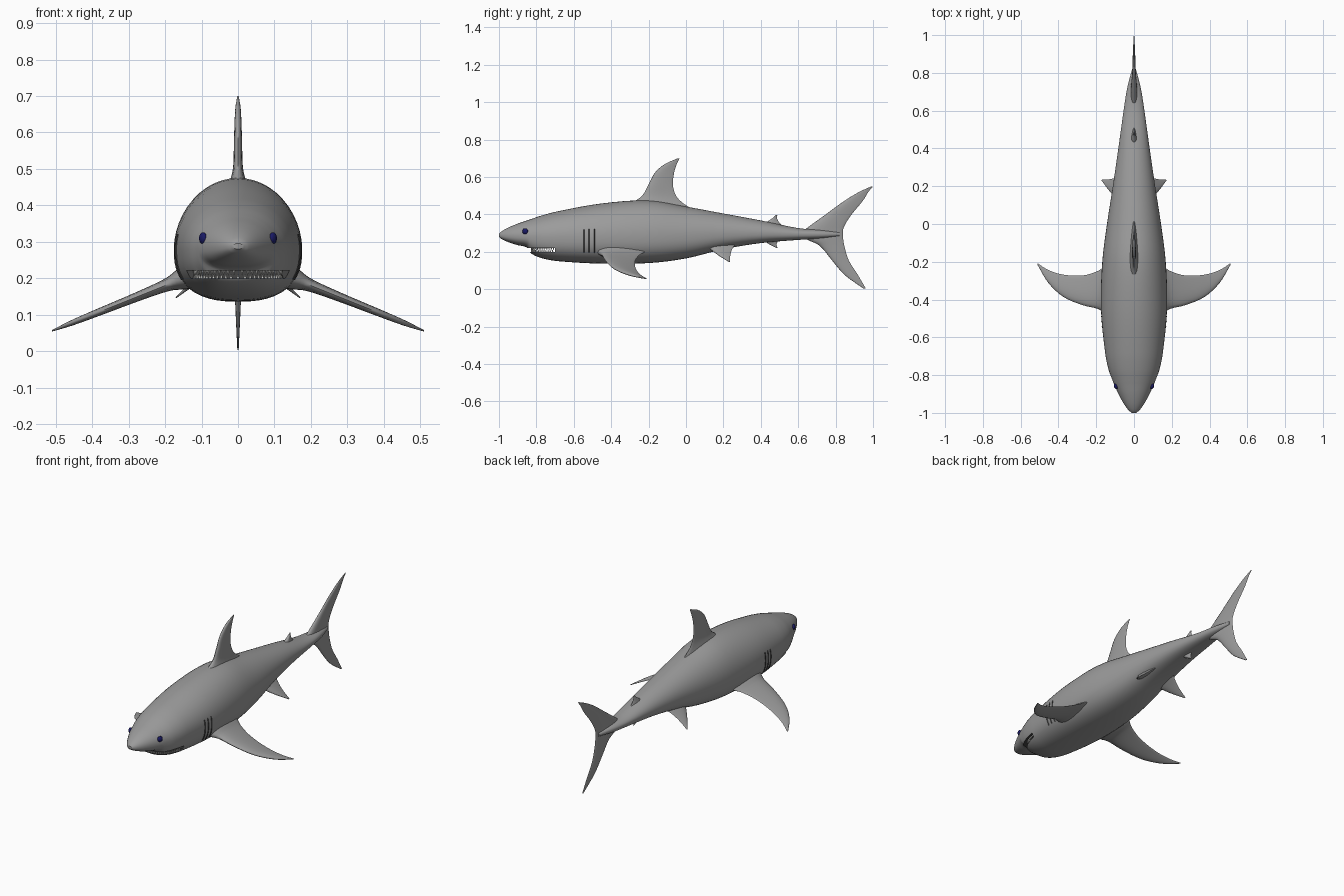
import bpy, bmesh
from math import sin, cos, pi, radians
from mathutils import Vector, Matrix

if "Cube" in bpy.data.objects:
    bpy.data.objects.remove(bpy.data.objects["Cube"])


def material(name, color):
    m = bpy.data.materials.new(name)
    m.use_nodes = True
    m.diffuse_color = (*color, 1)
    bsdf = m.node_tree.nodes["Principled BSDF"]
    bsdf.inputs["Base Color"].default_value = (*color, 1)
    bsdf.inputs["Roughness"].default_value = 0.6
    return m


SKIN = material("grey skin", (0.33, 0.33, 0.33))
DARK = material("dark slit", (0.06, 0.06, 0.06))
TOOTH = material("tooth ivory", (0.6, 0.6, 0.58))
IRIS = material("deep blue eye", (0.01, 0.01, 0.13))


def finish(name, bm, mat, mirror=False):
    bmesh.ops.recalc_face_normals(bm, faces=bm.faces)
    mesh = bpy.data.meshes.new(name)
    bm.to_mesh(mesh)
    bm.free()
    mesh.materials.append(mat)
    obj = bpy.data.objects.new(name, mesh)
    bpy.context.collection.objects.link(obj)
    if mirror:
        obj.modifiers.new("Mirror", 'MIRROR')
    return obj


def smooth(obj, angle=40):
    bpy.ops.object.select_all(action='DESELECT')
    obj.select_set(True)
    bpy.context.view_layer.objects.active = obj
    bpy.ops.object.shade_smooth_by_angle(angle=radians(angle))


def sample(rows, t):
    """Smooth interpolation of station rows, keyed on their first column."""
    last = len(rows) - 1
    i = max(k for k in range(last) if rows[k][0] <= t or k == 0)
    a, b = rows[i], rows[i + 1]
    h = b[0] - a[0]
    u = (t - a[0]) / h

    def slope(k, c):
        p, q = rows[max(k - 1, 0)], rows[min(k + 1, last)]
        return (q[c] - p[c]) / (q[0] - p[0])

    return [a[c] * (1 + 2 * u) * (1 - u) ** 2 + b[c] * u * u * (3 - 2 * u)
            + h * u * (1 - u) * ((1 - u) * slope(i, c) - u * slope(i + 1, c))
            for c in range(1, len(a))]


def spread(rows, steps):
    """Keys along the stations, with each interval split evenly."""
    keys = [a[0] + (b[0] - a[0]) * k / steps
            for a, b in zip(rows, rows[1:]) for k in range(steps)]
    return keys + [rows[-1][0]]


def loft(name, rings, mat, mirror=False):
    bm = bmesh.new()
    loops = [[bm.verts.new(p) for p in ring] for ring in rings]
    n = len(loops[0])
    for a, b in zip(loops, loops[1:]):
        for i in range(n):
            j = (i + 1) % n
            bm.faces.new((a[i], a[j], b[j], b[i]))
    bm.faces.new(loops[0])
    bm.faces.new(loops[-1])
    return finish(name, bm, mat, mirror)


# Body stations: y, top, bottom, half width, height of widest line
BODY = [
    (-1.0, .296, .280, .012, .288), (-.985, .310, .268, .030, .287),
    (-.95, .330, .252, .055, .286), (-.90, .351, .236, .082, .285),
    (-.85, .368, .223, .105, .283), (-.83, .375, .193, .113, .282),
    (-.77, .395, .166, .135, .280), (-.68, .418, .150, .153, .280),
    (-.45, .459, .137, .175, .280), (-.20, .475, .140, .168, .282),
    (0, .442, .165, .143, .288), (.2, .405, .214, .112, .298),
    (.4, .368, .247, .083, .300), (.6, .327, .264, .055, .296),
    (.72, .318, .272, .036, .295), (.82, .305, .285, .010, .295)]


def skin_point(y, angle, lift=0.0):
    top, low, wide, mid = sample(BODY, y)
    c, s = cos(angle), sin(angle)
    if s >= 0:
        return Vector(((wide + lift) * c, y, mid + (top - mid + lift) * s))
    side = (1 if c > 0 else -1) * abs(c) ** .8
    return Vector(((wide + lift) * side, y, mid - (mid - low + lift) * abs(s) ** .8))


body = loft("body", [[skin_point(y, 2 * pi * k / 48) for k in range(48)]
                     for y in spread(BODY, 4)], SKIN)

# Mouth slot cut into the head
bm = bmesh.new()
bmesh.ops.create_cube(bm, size=1, matrix=Matrix.Translation((0, -.9, .211))
                      @ Matrix.Diagonal((.5, .4, .022, 1)))
cutter = finish("mouth_cutter", bm, DARK)
cutter.hide_render = True
cut = body.modifiers.new("Mouth", 'BOOLEAN')
cut.object = cutter
cut.operation = 'DIFFERENCE'
cut.solver = 'EXACT'
cut.material_mode = 'TRANSFER'
bpy.context.view_layer.objects.active = body
bpy.ops.object.modifier_apply(modifier="Mouth")
bpy.data.objects.remove(cutter)
smooth(body)

# Teeth along the jaw arc
for name, base, height, shift in (("upper_teeth", .223, -.017, 0),
                                  ("lower_teeth", .199, .015, .5)):
    bm = bmesh.new()
    count = 31
    for k in range(count):
        a = -pi / 2 + pi * (k + shift) / count
        x = .12 * (1 if a > 0 else -1) * abs(sin(a)) ** .8
        spot = Matrix.Translation((x, -.708 - .118 * cos(a), base + height / 2))
        if height < 0:
            spot = spot @ Matrix.Rotation(pi, 4, 'X')
        bmesh.ops.create_cone(bm, cap_ends=True, segments=5, radius1=.005,
                              radius2=0, depth=abs(height), matrix=spot)
    finish(name, bm, TOOTH)

# Eyes
bm = bmesh.new()
bmesh.ops.create_uvsphere(bm, u_segments=16, v_segments=10, radius=.016,
                          matrix=Matrix.Translation((.096, -.86, .31))
                          @ Matrix.Rotation(radians(-25), 4, 'Z')
                          @ Matrix.Diagonal((.6, 1, 1, 1)))
smooth(finish("eyes", bm, IRIS, True))

# Gill slits hugging the flanks
bm = bmesh.new()
for y in (-.545, -.518, -.49):
    angles = [radians(14 - 5 * k) for k in range(10)]
    rows = [[bm.verts.new(skin_point(y + d, a, lift))
             for d, lift in ((-.003, 0), (0, .003), (.003, 0))] for a in angles]
    for a, b in zip(rows, rows[1:]):
        for i in (0, 1):
            bm.faces.new((a[i], a[i + 1], b[i + 1], b[i]))
finish("gill_slits", bm, DARK, True)


def fin(name, stations, place, mirror=False):
    """Stations: span, leading y, trailing y, half thickness."""
    rings = []
    for s in spread(stations, 4):
        lead, trail, half = sample(stations, s)
        ring = []
        for k in range(20):
            a = 2 * pi * k / 20
            t = (1 - cos(a)) / 2
            ring.append(place(s, lead + (trail - lead) * t,
                              half * sin(a) * (1.2 - .8 * t)))
        rings.append(ring)
    smooth(loft(name, rings, SKIN, mirror), 60)


def upright(s, y, t):
    return Vector((t, y, s))


def pectoral(s, y, t):
    return Vector((s + .35 * t, y, .18 - .4 * (s - .2) + t))


def pelvic(s, y, t):
    return Vector((s + .6 * t, y, .215 - .85 * (s - .09) + .7 * t))


fin("dorsal_fin", [
    (.40, -.36, .08, .050), (.46, -.29, -.015, .028), (.50, -.235, -.053, .016),
    (.56, -.20, -.070, .013), (.625, -.165, -.063, .011),
    (.67, -.112, -.049, .008), (.70, -.045, -.035, .002)], upright)

fin("tail_fin", [
    (.003, .950, .962, .002), (.075, .850, .920, .006), (.155, .780, .870, .010),
    (.235, .712, .846, .014), (.265, .650, .841, .018), (.295, .610, .839, .020),
    (.33, .650, .843, .018), (.395, .740, .882, .012), (.475, .850, .947, .008),
    (.52, .925, .975, .005), (.55, .990, 1.0, .002)], upright)

fin("second_dorsal_fin", [
    (.335, .40, .52, .022), (.362, .435, .495, .013), (.38, .462, .487, .007),
    (.396, .480, .488, .002)], upright)

fin("anal_fin", [
    (.222, .482, .490, .002), (.235, .455, .485, .006), (.25, .430, .487, .012),
    (.275, .40, .51, .018)], upright)

fin("pectoral_fins", [
    (.10, -.50, -.20, .045), (.15, -.475, -.22, .034), (.19, -.45, -.248, .020),
    (.27, -.43, -.272, .014), (.375, -.385, -.268, .011),
    (.455, -.31, -.243, .008), (.51, -.218, -.208, .002)], pectoral, True)

fin("pelvic_fins", [
    (.05, .09, .27, .022), (.09, .13, .247, .014), (.13, .175, .237, .008),
    (.17, .228, .236, .002)], pelvic, True)
